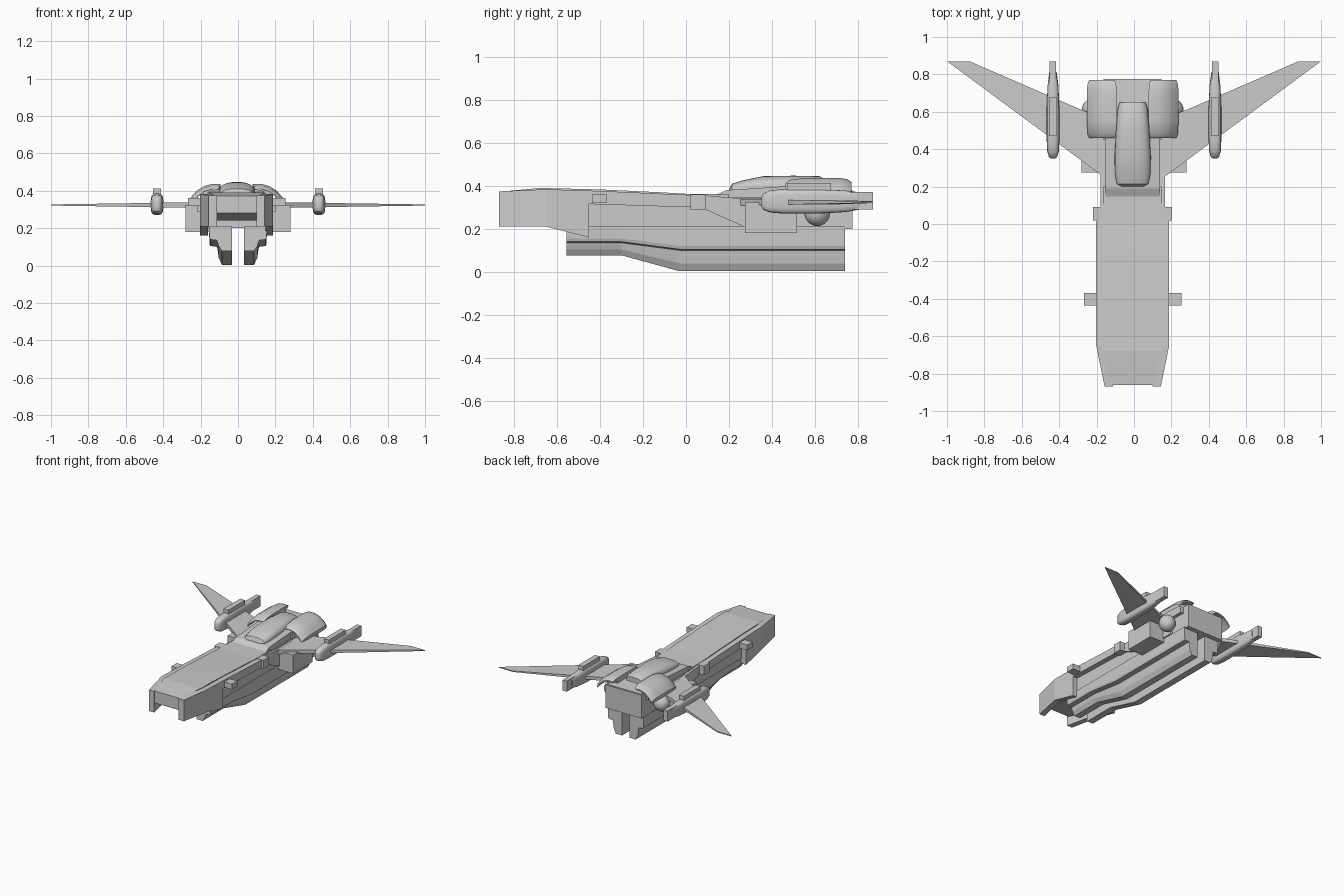
import bpy, bmesh, math

cube = bpy.data.objects.get("Cube")
if cube:
    bpy.data.objects.remove(cube)

grey = bpy.data.materials.new("light_grey")
grey.use_nodes = True
grey.diffuse_color = (0.6, 0.6, 0.6, 1)
grey.node_tree.nodes["Principled BSDF"].inputs["Base Color"].default_value = (0.6, 0.6, 0.6, 1)
SIDES = (("left", 1), ("right", -1))


def loft(name, loops, smooth=False):
    """Skin equal-length point loops and cap both ends."""
    bm = bmesh.new()
    rings = [[bm.verts.new(p) for p in loop] for loop in loops]
    n = len(rings[0])
    for a, b in zip(rings, rings[1:]):
        for i in range(n):
            j = (i + 1) % n
            bm.faces.new((a[i], a[j], b[j], b[i]))
    bm.faces.new(rings[0])
    bm.faces.new(rings[-1])
    bmesh.ops.recalc_face_normals(bm, faces=bm.faces)
    mesh = bpy.data.meshes.new(name)
    bm.to_mesh(mesh)
    bm.free()
    mesh.materials.append(grey)
    ob = bpy.data.objects.new(name, mesh)
    bpy.context.collection.objects.link(ob)
    if smooth:
        bpy.ops.object.select_all(action='DESELECT')
        ob.select_set(True)
        bpy.context.view_layer.objects.active = ob
        bpy.ops.object.shade_smooth_by_angle(angle=math.radians(40))
    return ob


def prism(name, profile, x0, x1):
    """Extrude a (y, z) profile across x; x0 and x1 may be functions of y."""
    f0 = x0 if callable(x0) else lambda y: x0
    f1 = x1 if callable(x1) else lambda y: x1
    return loft(name, [[(f(y), y, z) for y, z in profile] for f in (f0, f1)])


def box(name, x, y, z):
    return prism(name, [(y[0], z[0]), (y[1], z[0]), (y[1], z[1]), (y[0], z[1])], *x)


def rounded(name, stations, cx, power=2.0, count=24):
    """Loft superellipse rings; a station is (y, z centre, half width, half height)."""
    loops = []
    for y, zc, w, h in stations:
        ring = []
        for i in range(count):
            a = 2 * math.pi * i / count
            c, s = math.cos(a), math.sin(a)
            ring.append((cx + w * math.copysign(abs(c) ** (2 / power), c), y,
                         zc + h * math.copysign(abs(s) ** (2 / power), s)))
        loops.append(ring)
    return loft(name, loops, True)


# Hull core, top deck and the rear block
MID = -0.007
box("hull_core", (MID - 0.155, MID + 0.155), (-0.45, 0.74), (0.2, 0.345))
prism("top_deck", [(-0.86, 0.28), (-0.6, 0.24), (-0.45, 0.24), (0.2, 0.3), (0.2, 0.36),
                   (0, 0.363), (-0.12, 0.37), (-0.4, 0.383), (-0.68, 0.39), (-0.86, 0.373)],
      lambda y: MID - (0.11 if y < -0.8 else 0.155), lambda y: MID + (0.11 if y < -0.8 else 0.155))
box("rear_block", (MID - 0.155, MID + 0.155), (0.45, 0.775), (0.2, 0.38))
prism("canopy_base", [(0.1, 0.34), (0.77, 0.34), (0.77, 0.385), (0.5, 0.4), (0.19, 0.38)],
      MID - 0.145, MID + 0.145)

# Canopy dome, tapering to front and rear
rounded("canopy", [(0.2, 0.375, 0.06, 0.01), (0.215, 0.38, 0.085, 0.03), (0.27, 0.385, 0.095, 0.042),
                   (0.36, 0.39, 0.097, 0.055), (0.5, 0.39, 0.09, 0.057), (0.62, 0.39, 0.08, 0.055),
                   (0.65, 0.39, 0.07, 0.04)], MID, 2.6)

for side, s in SIDES:
    # Side plates with tapered prongs around the hollow nose
    nose = lambda y: 0.105 + 0.048 * min(1, (y + 0.87) / 0.22)
    outer = lambda y: 0.15 + 0.045 * min(1, (y + 0.87) / 0.22)
    for part, profile in (
            ("nose_prong", [(-0.87, 0.21), (-0.65, 0.21), (-0.65, 0.384), (-0.87, 0.374)]),
            ("side_plate", [(-0.65, 0.21), (-0.45, 0.16), (-0.45, 0.315), (0.03, 0.3),
                            (0.03, 0.357), (-0.4, 0.376), (-0.65, 0.384)])):
        prism(f"{side}_{part}", profile, lambda y: MID + s * nose(y), lambda y: MID + s * outer(y))
    # Collar and the sloping shoulder behind it
    box(f"{side}_collar", (MID + s * 0.15, MID + s * 0.211), (0.02, 0.09), (0.29, 0.36))
    prism(f"{side}_shoulder", [(0.09, 0.29), (0.27, 0.21), (0.6, 0.21), (0.6, 0.34), (0.27, 0.34), (0.09, 0.355)],
          MID + s * 0.14, MID + s * 0.172)
    box(f"{side}_side_stub", (MID + s * 0.18, MID + s * 0.26), (-0.435, -0.37), (0.32, 0.362))

    # Long stepped keel rail
    xs = (0.033, 0.085, 0.103, 0.11, 0.112, 0.148, 0.153, 0.155, 0.033)
    front = (0.077, 0.077, 0.105, 0.125, 0.135, 0.14, 0.155, 0.21, 0.21)
    rear = (0.003, 0.003, 0.04, 0.09, 0.1, 0.105, 0.12, 0.21, 0.21)
    loft(f"{side}_keel_rail", [[(s * x, y, z) for x, z in zip(xs, zs)]
                               for y, zs in ((-0.555, front), (-0.3, front), (-0.03, rear), (0.74, rear))])

    # Swept wing and the box beneath its root
    outline = [(0.14, 0.235), (1.0, 0.87), (0.88, 0.87), (0.28, 0.61), (0.14, 0.56)]
    half = lambda x: 0.016 - 0.013 * min(1, (x - 0.14) / 0.8)
    loft(f"{side}_wing", [[(s * x, y, 0.324 + k * half(x)) for x, y in outline] for k in (-1, 1)])
    box(f"{side}_wing_box", (s * 0.15, s * 0.282), (0.275, 0.515), (0.18, 0.325))

    # Wing nacelle with a top rail and a square tail
    rounded(f"{side}_nacelle", [(0.35, 0.326, 0.012, 0.02), (0.358, 0.326, 0.022, 0.037), (0.39, 0.327, 0.031, 0.051),
                                (0.45, 0.328, 0.034, 0.057), (0.62, 0.328, 0.034, 0.057),
                                (0.74, 0.328, 0.029, 0.05), (0.81, 0.33, 0.02, 0.04)], s * 0.433, 3.5)
    box(f"{side}_nacelle_rail", (s * 0.412, s * 0.454), (0.47, 0.675), (0.37, 0.413))
    box(f"{side}_nacelle_tail", (s * 0.416, s * 0.452), (0.7, 0.87), (0.29, 0.372))

    # Curved shoulder shell, an arched cross-section swept along y
    arc = [(0.085, 0.435), (0.13, 0.437), (0.175, 0.425), (0.215, 0.4), (0.245, 0.365)]
    loops = []
    for y, inset, drop in ((0.46, 0.03, 0.028), (0.48, 0.01, 0.01), (0.55, 0, 0),
                           (0.71, 0, 0), (0.75, 0.01, 0.006), (0.77, 0.03, 0.02)):
        top = [(MID + s * (0.165 + (x - 0.165) * (1 - inset * 5)), y, z - drop) for x, z in arc]
        under = [(MID + s * (0.165 + (x - 0.165) * (0.94 - inset * 5)), y, z - 0.03) for x, z in reversed(arc)]
        loops.append(top + under)
    loft(f"{side}_shoulder_shell", loops, True)
    box(f"{side}_shell_mount", (MID + s * 0.09, MID + s * 0.18), (0.5, 0.72), (0.33, 0.405))

    # Ball thruster slung under the shell
    rounded(f"{side}_ball_thruster", [(0.61 - 0.06 * math.cos(t), 0.275, 0.06 * math.sin(t), 0.062 * math.sin(t))
                                      for t in [0.05 + (math.pi - 0.1) * i / 12 for i in range(13)]], MID + s * 0.212)
